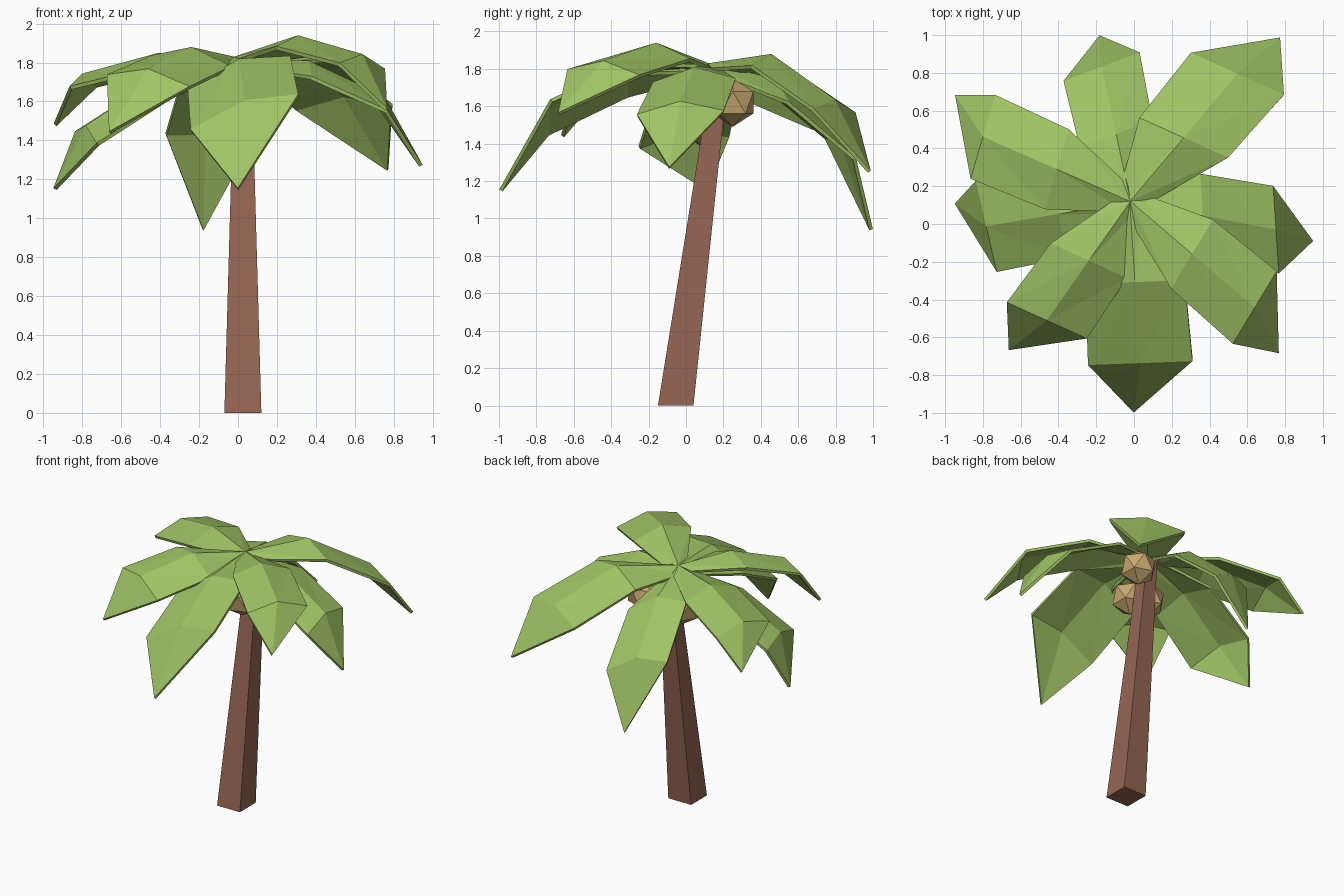
import bpy, bmesh
from mathutils import Vector, Matrix

if "Cube" in bpy.data.objects:
    bpy.data.objects.remove(bpy.data.objects["Cube"])


def material(name, rgb):
    m = bpy.data.materials.new(name)
    m.diffuse_color = (*rgb, 1)
    m.use_nodes = True
    m.node_tree.nodes["Principled BSDF"].inputs["Base Color"].default_value = m.diffuse_color
    return m


green = material("leaf_green", (0.35, 0.55, 0.13))
brown = material("bark_brown", (0.30, 0.13, 0.085))
tan = material("nut_tan", (0.60, 0.40, 0.17))


def add_object(name, bm, mat):
    bmesh.ops.recalc_face_normals(bm, faces=bm.faces)
    mesh = bpy.data.meshes.new(name)
    bm.to_mesh(mesh)
    bm.free()
    mesh.materials.append(mat)
    ob = bpy.data.objects.new(name, mesh)
    bpy.context.collection.objects.link(ob)
    return ob


# Leaning, tapered four-sided trunk
bm = bmesh.new()
bmesh.ops.create_cube(bm, size=1)
for v in bm.verts:
    if v.co.z < 0:
        v.co = (0.025 + v.co.x * 0.19, -0.055 + v.co.y * 0.19, 0)
    else:
        v.co = (0.025 + v.co.x * 0.09, 0.18 + v.co.y * 0.09, 1.77)
add_object("trunk", bm, brown)

# Coconuts under the crown
for i, p in enumerate([(0.17, 0.25, 1.62), (0.04, 0.0, 1.54), (-0.04, 0.09, 1.51)]):
    bm = bmesh.new()
    bmesh.ops.create_icosphere(bm, subdivisions=1, radius=0.13, matrix=Matrix.Translation(p))
    add_object(f"coconut_{i + 1}", bm, tan)

ROOT = Vector((-0.02, 0.12, 1.80))


# Drooping leaf: rows of left edge, ridge, right edge, closing at the tip
def frond(name, left, right, tip, mid_z):
    left, right, tip = Vector(left), Vector(right), Vector(tip)
    centre = (left + right) / 2
    side = (left - right) / 2
    mid = ROOT.lerp(centre, 0.5)
    mid.z = mid_z
    up = Vector((0, 0, 1))
    rows = [
        (ROOT + side * 0.25 - up * 0.01, ROOT + up * 0.02, ROOT - side * 0.25 - up * 0.01),
        (mid + side * 0.95 - up * 0.07, mid, mid - side * 0.95 - up * 0.07),
        (left, centre + up * 0.06, right),
    ]
    bm = bmesh.new()
    grid = [[bm.verts.new(p) for p in row] for row in rows]
    end = bm.verts.new(tip)
    for a, b in zip(grid, grid[1:]):
        for k in range(2):
            bm.faces.new((a[k], a[k + 1], b[k + 1]))
            bm.faces.new((a[k], b[k + 1], b[k]))
    for k in range(2):
        bm.faces.new((grid[-1][k], grid[-1][k + 1], end))
    ob = add_object(name, bm, green)
    mod = ob.modifiers.new("thickness", "SOLIDIFY")
    mod.thickness = 0.02
    mod.offset = 0


# name: left edge, right edge, tip, ridge height halfway out
fronds = {
    "back_right": ((0.30, 0.90, 1.56), (0.79, 0.68, 1.58), (0.77, 0.98, 1.25), 1.87),
    "right": ((0.73, 0.20, 1.57), (0.76, -0.26, 1.55), (0.94, -0.09, 1.27), 1.80),
    "front_right": ((0.75, -0.25, 1.76), (0.52, -0.63, 1.79), (0.76, -0.68, 1.56), 1.93),
    "front": ((0.31, -0.72, 1.63), (-0.24, -0.74, 1.45), (0.0, -0.99, 1.15), 1.81),
    "front_left": ((-0.25, -0.60, 1.67), (-0.67, -0.41, 1.73), (-0.66, -0.66, 1.44), 1.87),
    "left": ((-0.72, -0.25, 1.38), (-0.83, 0.23, 1.44), (-0.94, 0.11, 1.15), 1.72),
    "back_left": ((-0.86, 0.24, 1.67), (-0.73, 0.68, 1.68), (-0.94, 0.68, 1.48), 1.84),
    "back": ((-0.37, 0.75, 1.43), (0.03, 0.90, 1.32), (-0.18, 0.99, 0.94), 1.74),
}
for key, args in fronds.items():
    frond(f"{key}_frond", *args)
